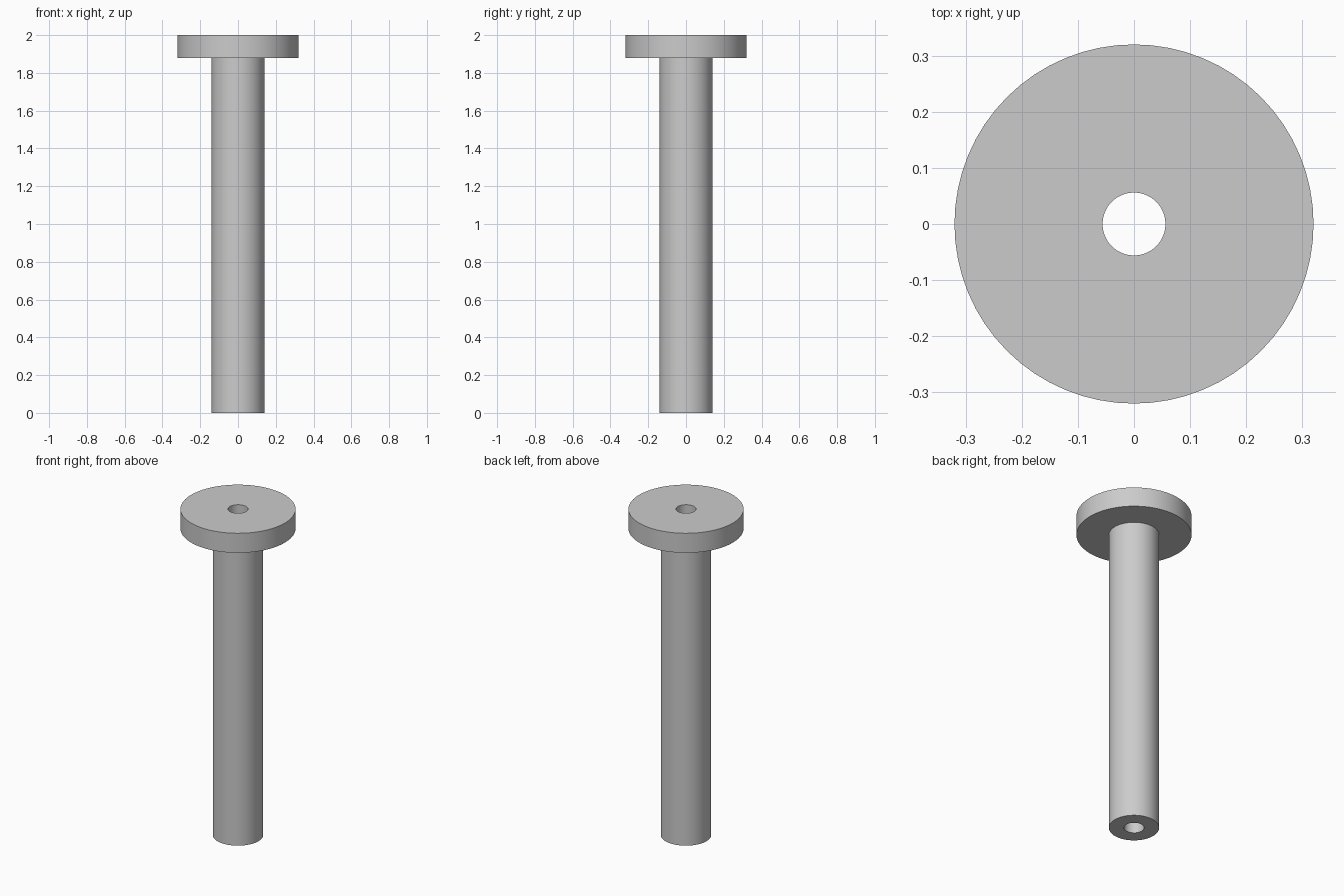
import bpy, bmesh, math

cube = bpy.data.objects.get("Cube")
if cube:
    bpy.data.objects.remove(cube, do_unlink=True)

SEGMENTS = 64
BORE, SHAFT, FLANGE = 0.056, 0.14, 0.32
HEIGHT, FLANGE_BASE = 2.0, 1.88

# Plain grey material
grey = bpy.data.materials.new("light grey")
grey.use_nodes = True
colour = (0.6, 0.6, 0.6, 1.0)
grey.diffuse_color = colour
grey.node_tree.nodes["Principled BSDF"].inputs["Base Color"].default_value = colour


def revolve(name, profile):
    """Turn a closed (radius, height) profile around the z axis."""
    bm = bmesh.new()
    verts = [bm.verts.new((r, 0, z)) for r, z in profile]
    edges = [bm.edges.new((v, verts[(i + 1) % len(verts)])) for i, v in enumerate(verts)]
    bmesh.ops.spin(bm, geom=verts + edges, cent=(0, 0, 0), axis=(0, 0, 1),
                   angle=math.tau, steps=SEGMENTS)
    bmesh.ops.remove_doubles(bm, verts=bm.verts[:], dist=0.0001)
    bmesh.ops.recalc_face_normals(bm, faces=bm.faces[:])
    mesh = bpy.data.meshes.new(name)
    bm.to_mesh(mesh)
    bm.free()
    mesh.materials.append(grey)
    obj = bpy.data.objects.new(name, mesh)
    bpy.context.collection.objects.link(obj)
    bpy.ops.object.select_all(action="DESELECT")
    obj.select_set(True)
    bpy.context.view_layer.objects.active = obj
    bpy.ops.object.shade_smooth_by_angle(angle=math.radians(30))
    return obj


# Hollow shaft and top flange in one turned piece
revolve("flanged_bushing", [
    (BORE, 0), (SHAFT, 0), (SHAFT, FLANGE_BASE), (FLANGE, FLANGE_BASE),
    (FLANGE, HEIGHT), (BORE, HEIGHT),
])
